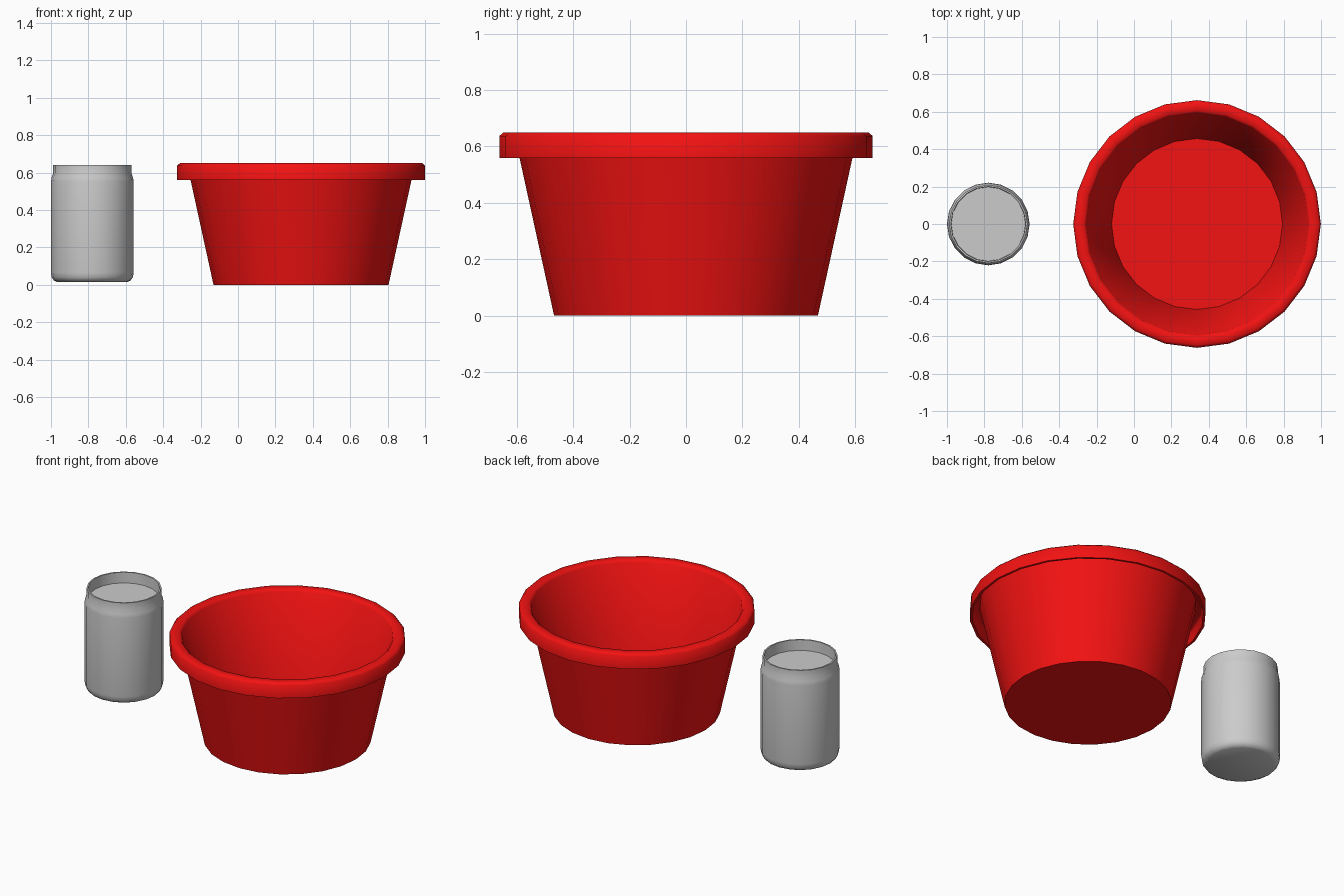
import bpy, bmesh, math

if "Cube" in bpy.data.objects:
    bpy.data.objects.remove(bpy.data.objects["Cube"])


def lathe(name, profile, sides, x, color=None, angle=35):
    """Revolve an (r, z) profile around a vertical axis at x."""
    bm = bmesh.new()
    rings = []
    for r, z in profile:
        if r == 0:
            rings.append([bm.verts.new((0, 0, z))] * sides)
        else:
            rings.append([bm.verts.new((r * math.cos(2 * math.pi * i / sides),
                                        r * math.sin(2 * math.pi * i / sides), z))
                          for i in range(sides)])
    for a, b in zip(rings, rings[1:]):
        for i in range(sides):
            j = (i + 1) % sides
            bm.faces.new(list(dict.fromkeys((a[i], a[j], b[j], b[i]))))
    bmesh.ops.recalc_face_normals(bm, faces=bm.faces[:])
    mesh = bpy.data.meshes.new(name)
    bm.to_mesh(mesh)
    bm.free()
    ob = bpy.data.objects.new(name, mesh)
    ob.location.x = x
    bpy.context.collection.objects.link(ob)
    if color:
        mat = bpy.data.materials.new(name + "_paint")
        mat.diffuse_color = color
        mat.use_nodes = True
        mat.node_tree.nodes["Principled BSDF"].inputs["Base Color"].default_value = mat.diffuse_color
        mesh.materials.append(mat)
    bpy.ops.object.select_all(action='DESELECT')
    ob.select_set(True)
    bpy.context.view_layer.objects.active = ob
    bpy.ops.object.shade_smooth_by_angle(angle=math.radians(angle))
    return ob


# Tapered red tub: outer wall, hollow overhanging rim, inner wall and floor
lathe("tub", [
    (0, 0), (0.468, 0), (0.607, 0.635),
    (0.642, 0.635), (0.648, 0.629), (0.648, 0.56),
    (0.662, 0.56), (0.662, 0.637), (0.648, 0.65),
    (0.605, 0.65), (0.593, 0.637), (0.457, 0.015), (0, 0.015),
], 24, 0.337, (0.9, 0.006, 0.006, 1), 50)

# Grey can: rounded base, shoulder, thin neck and recessed lid
lathe("can", [
    (0, 0.015), (0.188, 0.015), (0.206, 0.024), (0.217, 0.04), (0.221, 0.065),
    (0.221, 0.55), (0.218, 0.572), (0.209, 0.598), (0.209, 0.64),
    (0.2, 0.64), (0.198, 0.575), (0, 0.575),
], 20, -0.779, None, 50)
